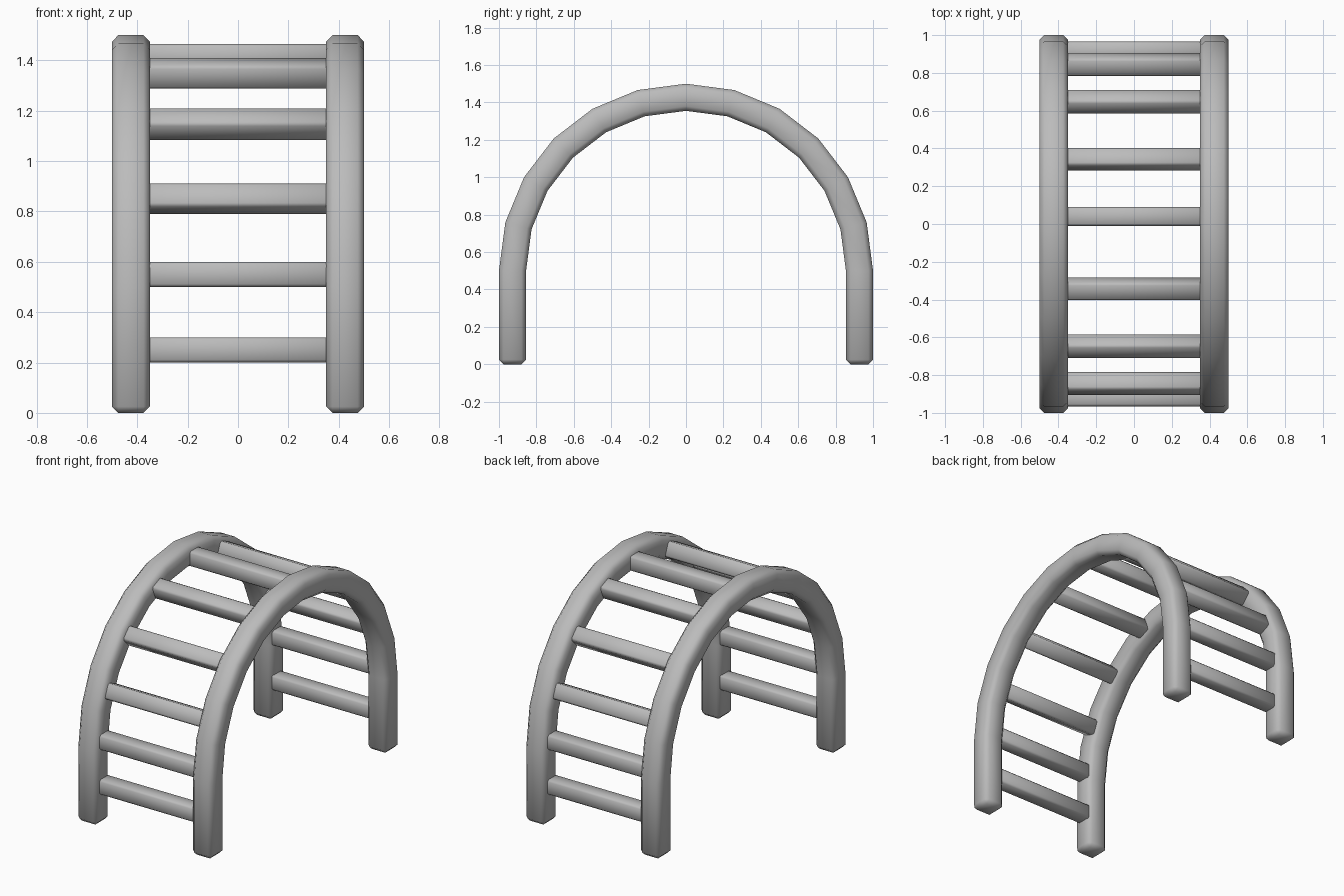
import bpy, bmesh, math
from mathutils import Matrix, Vector

cube = bpy.data.objects.get("Cube")
if cube:
    bpy.data.objects.remove(cube, do_unlink=True)

CENTRE_Z = 0.5
grey = bpy.data.materials.new("plain_grey")
grey.use_nodes = True
colour = (0.5, 0.5, 0.5, 1)
grey.diffuse_color = colour
grey.node_tree.nodes["Principled BSDF"].inputs["Base Color"].default_value = colour


def finish(name, bm, bevel):
    """Turn the mesh into a softened, smooth-shaded object."""
    bmesh.ops.recalc_face_normals(bm, faces=bm.faces)
    mesh = bpy.data.meshes.new(name)
    bm.to_mesh(mesh)
    bm.free()
    mesh.materials.append(grey)
    mesh.shade_smooth()
    obj = bpy.data.objects.new(name, mesh)
    bpy.context.collection.objects.link(obj)
    mod = obj.modifiers.new("Softened edges", "BEVEL")
    mod.width = bevel
    mod.segments = 1
    mod.limit_method = "ANGLE"
    mod.angle_limit = math.radians(40)
    return obj


def rail(name, side):
    """Square-section arch: straight legs joined by a half circle."""
    inner, outer, steps = 0.855, 1.0, 12
    path = [(-1, 0, 0)]
    for i in range(steps + 1):
        a = math.pi * i / steps
        path.append((-math.cos(a), math.sin(a), CENTRE_Z))
    path.append((1, 0, 0))
    bm = bmesh.new()
    rings = []
    for c, s, z in path:
        rings.append([bm.verts.new((side * x, c * r, z + s * r))
                      for x, r in ((0.35, inner), (0.5, inner), (0.5, outer), (0.35, outer))])
    for a, b in zip(rings, rings[1:]):
        for k in range(4):
            n = (k + 1) % 4
            bm.faces.new((a[k], a[n], b[n], b[k]))
    bm.faces.new(rings[0])
    bm.faces.new(rings[-1])
    return finish(name, bm, 0.025)


def rung(name, y, z, tilt):
    """Square bar between the rails, turned to follow the arch."""
    bm = bmesh.new()
    bmesh.ops.create_cube(bm, size=1)
    bmesh.ops.scale(bm, vec=Vector((0.73, 0.1, 0.1)), verts=bm.verts)
    obj = finish(name, bm, 0.0115)
    obj.matrix_world = Matrix.Translation((0, y, z)) @ Matrix.Rotation(tilt, 4, "X")


# Arched side rails
rail("left_rail", 1)
rail("right_rail", -1)

# Rungs, mirrored front and back
RADIUS = 0.915
for label, sign in (("front", -1), ("back", 1)):
    for i, z in enumerate((0.25, 0.55)):
        rung(f"{label}_leg_rung_{i + 1}", sign * RADIUS, z, 0)
    for i, degrees in enumerate((22.5, 45, 68)):
        a = math.radians(degrees)
        rung(f"{label}_arch_rung_{i + 1}", sign * RADIUS * math.cos(a),
             CENTRE_Z + RADIUS * math.sin(a), sign * a)

# Top rung
rung("top_rung", 0.04, CENTRE_Z + RADIUS, 0)
